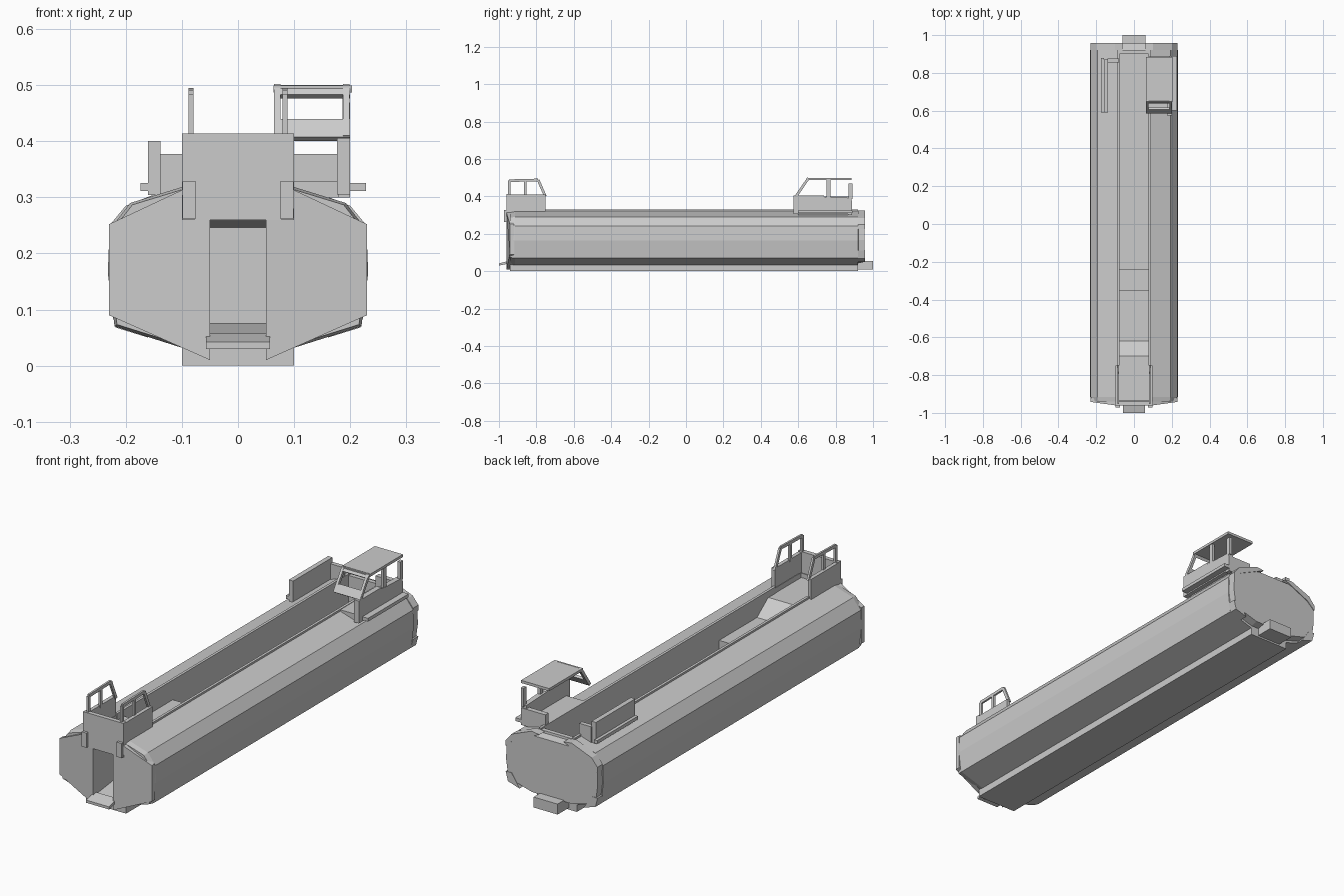
import bpy, bmesh
from mathutils import Vector

if "Cube" in bpy.data.objects:
    bpy.data.objects.remove(bpy.data.objects["Cube"])


def finish(bm, name, mirror=False):
    bmesh.ops.recalc_face_normals(bm, faces=bm.faces)
    me = bpy.data.meshes.new(name)
    bm.to_mesh(me)
    bm.free()
    ob = bpy.data.objects.new(name, me)
    bpy.context.collection.objects.link(ob)
    if mirror:
        ob.modifiers.new("Mirror", 'MIRROR')
    return ob


def loft(name, rings, mirror=False):
    bm = bmesh.new()
    vs = [[bm.verts.new(p) for p in r] for r in rings]
    n = len(vs[0])
    for a, b in zip(vs, vs[1:]):
        for i in range(n):
            bm.faces.new((a[i], a[(i + 1) % n], b[(i + 1) % n], b[i]))
    bm.faces.new(vs[0])
    bm.faces.new(vs[-1])
    return finish(bm, name, mirror)


def box(name, x0, x1, y0, y1, z0, z1, mirror=False):
    r = lambda y: [(x0, y, z0), (x1, y, z0), (x1, y, z1), (x0, y, z1)]
    return loft(name, [r(y0), r(y1)], mirror)


def side_prism(name, pts, x0, x1, mirror=False):
    """Extrude a (y, z) outline along x."""
    return loft(name, [[(x, y, z) for y, z in pts] for x in (x0, x1)], mirror)


def side_bar(name, a, b, x0, x1, t, mirror=False):
    """Bar between two (y, z) points."""
    a, b = Vector(a), Vector(b)
    d = (b - a).normalized()
    n = Vector((-d.y, d.x)) * t / 2
    return side_prism(name, [a - n, b - n, b + n, a + n], x0, x1, mirror)


def cut(ob, cutter):
    m = ob.modifiers.new("Cut", 'BOOLEAN')
    m.operation = 'DIFFERENCE'
    m.solver = 'EXACT'
    m.object = cutter
    bpy.context.view_layer.objects.active = ob
    bpy.ops.object.modifier_apply(modifier=m.name)
    bpy.data.objects.remove(cutter)


# Faceted hull, drawn in slightly at bow and stern
half = [(0.10, 0.032), (0.22, 0.07), (0.232, 0.165), (0.229, 0.242),
        (0.192, 0.29), (0.085, 0.323)]
profile = half + [(-x, z) for x, z in reversed(half)]


def section(y, sx, sz):
    return [(x * sx, y, 0.18 + (z - 0.18) * sz) for x, z in profile]


hull = loft("hull", [section(-0.94, 0.98, 0.97), section(-0.915, 1, 1),
                     section(0.92, 1, 1), section(0.921, 0.985, 0.93),
                     section(0.955, 0.985, 0.88)])
# Open hold with stepped floor, and bow tunnel
cut(hull, side_prism("hold_cutter", [
    (-0.935, 0.5), (-0.935, 0.3), (-0.70, 0.3), (-0.62, 0.24), (-0.35, 0.24),
    (-0.35, 0.20), (-0.24, 0.20), (-0.24, 0.18), (0.9, 0.18), (0.9, 0.5)],
    -0.08, 0.08))
cut(hull, side_prism("tunnel_cutter", [
    (-1.0, 0.04), (-0.72, 0.075), (-0.72, 0.245), (-1.0, 0.262)], -0.05, 0.05))

# Keel and stern block
box("keel", -0.1, 0.1, -0.94, 0.92, 0, 0.036)
box("stern_block", -0.06, 0.06, 0.85, 1.0, 0.008, 0.055)
# Raised edges along the hold
box("hold_coaming", 0.078, 0.09, -0.75, 0.92, 0.30, 0.33, True)
# Stern corner plates
side = [(0.06, 0.32), (0.1, 0.325), (0.20, 0.285), (0.229, 0.25), (0.229, 0.225),
        (0.19, 0.26)]
loft("stern_upper_rim", [[(x, y, z) for x, z in side] for y in (0.92, 0.958)], True)
low = [(0.16, 0.05), (0.218, 0.068), (0.229, 0.11), (0.20, 0.11)]
loft("stern_lower_rim", [[(x, y, z) for x, z in low] for y in (0.92, 0.957)], True)

# Bow plates either side of the door, swept back at the edges
plate = [(0.05, 0.01), (0.23, 0.09), (0.23, 0.252), (0.1, 0.313), (0.05, 0.313)]
loft("bow_plate", [[(x, -0.96 + (0.018 if x > 0.2 else 0) + dy, z) for x, z in plate]
                   for dy in (0, 0.022)], True)
box("bow_parapet_front", -0.1, 0.1, -0.96, -0.94, 0.26, 0.414)
box("bow_parapet_side", 0.082, 0.099, -0.958, -0.75, 0.295, 0.41, True)
box("bow_bracket", 0.075, 0.099, -0.972, -0.955, 0.262, 0.328, True)
# Boarding ramp
side_prism("bow_ramp", [(-1.0, 0.03), (-0.94, 0.043), (-0.94, 0.057), (-1.0, 0.042)],
           -0.057, 0.057)

# Bow side window frames
corners = [(-0.945, 0.40), (-0.945, 0.484), (-0.79, 0.488), (-0.752, 0.40)]
for a, b in zip(corners, corners[1:]):
    side_bar("bow_window_frame", a, b, 0.079, 0.088, 0.014, True)
side_bar("bow_window_post", (-0.86, 0.40), (-0.86, 0.485), 0.079, 0.088, 0.014, True)

# Port stern screen: panel, end wall, ledge and bollard
box("port_panel", -0.16, -0.138, 0.59, 0.87, 0.304, 0.40)
box("port_end_wall", -0.14, -0.08, 0.855, 0.875, 0.30, 0.377)
box("port_ledge", -0.174, -0.158, 0.59, 0.88, 0.311, 0.326)

# Cabin lower body
side_prism("cabin_side_wall", [(0.575, 0.305), (0.885, 0.305), (0.885, 0.392),
                               (0.74, 0.398), (0.735, 0.406), (0.575, 0.406)],
           0.176, 0.2)
box("cabin_rear_wall", 0.08, 0.2, 0.865, 0.888, 0.30, 0.377)
box("cabin_ledge", 0.198, 0.228, 0.60, 0.89, 0.311, 0.326)
box("cabin_floor", 0.08, 0.18, 0.60, 0.88, 0.30, 0.328)
# Windscreen frame
for x in (0.064, 0.187):
    side_bar("windscreen_pillar", (0.592, 0.406), (0.655, 0.498), x, x + 0.012, 0.014)
side_bar("windscreen_sill", (0.59, 0.404), (0.612, 0.436), 0.064, 0.2, 0.012)
side_bar("windscreen_header", (0.642, 0.48), (0.655, 0.497), 0.064, 0.2, 0.012)
# Roof and its posts
box("cabin_roof", 0.063, 0.203, 0.645, 0.885, 0.487, 0.499)
box("cabin_middle_post", 0.186, 0.199, 0.752, 0.772, 0.395, 0.49)
box("cabin_rear_post", 0.186, 0.2, 0.87, 0.89, 0.385, 0.469)
